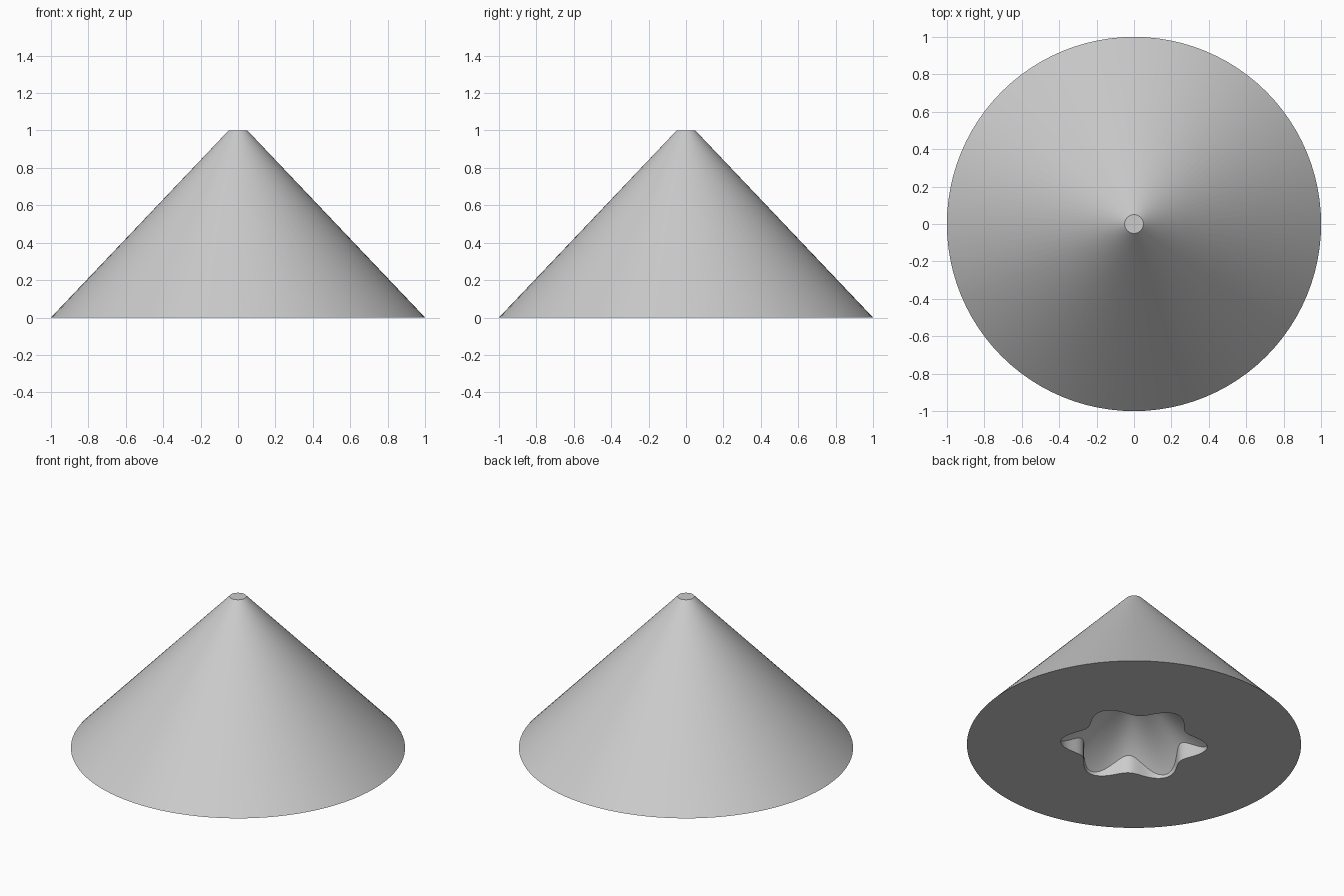
import bpy
import bmesh
import math

cube = bpy.data.objects.get("Cube")
if cube:
    bpy.data.objects.remove(cube, do_unlink=True)

SIDES = 96
LOBES = 6
LOBE_TURN = math.radians(25)
CEILING = 0.46          # height of the conical ceiling of the socket


def lobed(angle):
    """Radius of the six-lobed socket outline."""
    return 0.39 + 0.05 * math.cos(LOBES * (angle - LOBE_TURN))


def ring(bm, radius, height):
    """Closed loop of vertices; radius and height are functions of angle."""
    angles = [math.tau * i / SIDES for i in range(SIDES)]
    return [bm.verts.new((radius(a) * math.cos(a), radius(a) * math.sin(a), height(a)))
            for a in angles]


def bridge(bm, lower, upper):
    for i in range(SIDES):
        j = (i + 1) % SIDES
        bm.faces.new((lower[i], lower[j], upper[j], upper[i]))


# Grey plastic
grey = bpy.data.materials.new("light_grey")
grey.use_nodes = True
colour = (0.6, 0.6, 0.6, 1.0)
grey.diffuse_color = colour
grey.node_tree.nodes["Principled BSDF"].inputs["Base Color"].default_value = colour

bm = bmesh.new()
# Outer cone with a small flat tip
tip = ring(bm, lambda a: 0.05, lambda a: 1.0)
rim = ring(bm, lambda a: 1.0, lambda a: 0.0)
bridge(bm, rim, tip)
bm.faces.new(tip)

# Flat underside, upright socket wall and conical ceiling
mouth = ring(bm, lobed, lambda a: 0.0)
wall_top = ring(bm, lobed, lambda a: CEILING - lobed(a))
bridge(bm, mouth, rim)
bridge(bm, wall_top, mouth)
apex = bm.verts.new((0, 0, CEILING))
for i in range(SIDES):
    bm.faces.new((wall_top[i], apex, wall_top[(i + 1) % SIDES]))
bmesh.ops.recalc_face_normals(bm, faces=bm.faces)

mesh = bpy.data.meshes.new("cone_body")
bm.to_mesh(mesh)
bm.free()
mesh.materials.append(grey)
body = bpy.data.objects.new("cone_body", mesh)
bpy.context.collection.objects.link(body)

# Smooth sides with crisp rims
bpy.ops.object.select_all(action="DESELECT")
body.select_set(True)
bpy.context.view_layer.objects.active = body
bpy.ops.object.shade_smooth_by_angle(angle=math.radians(30))
